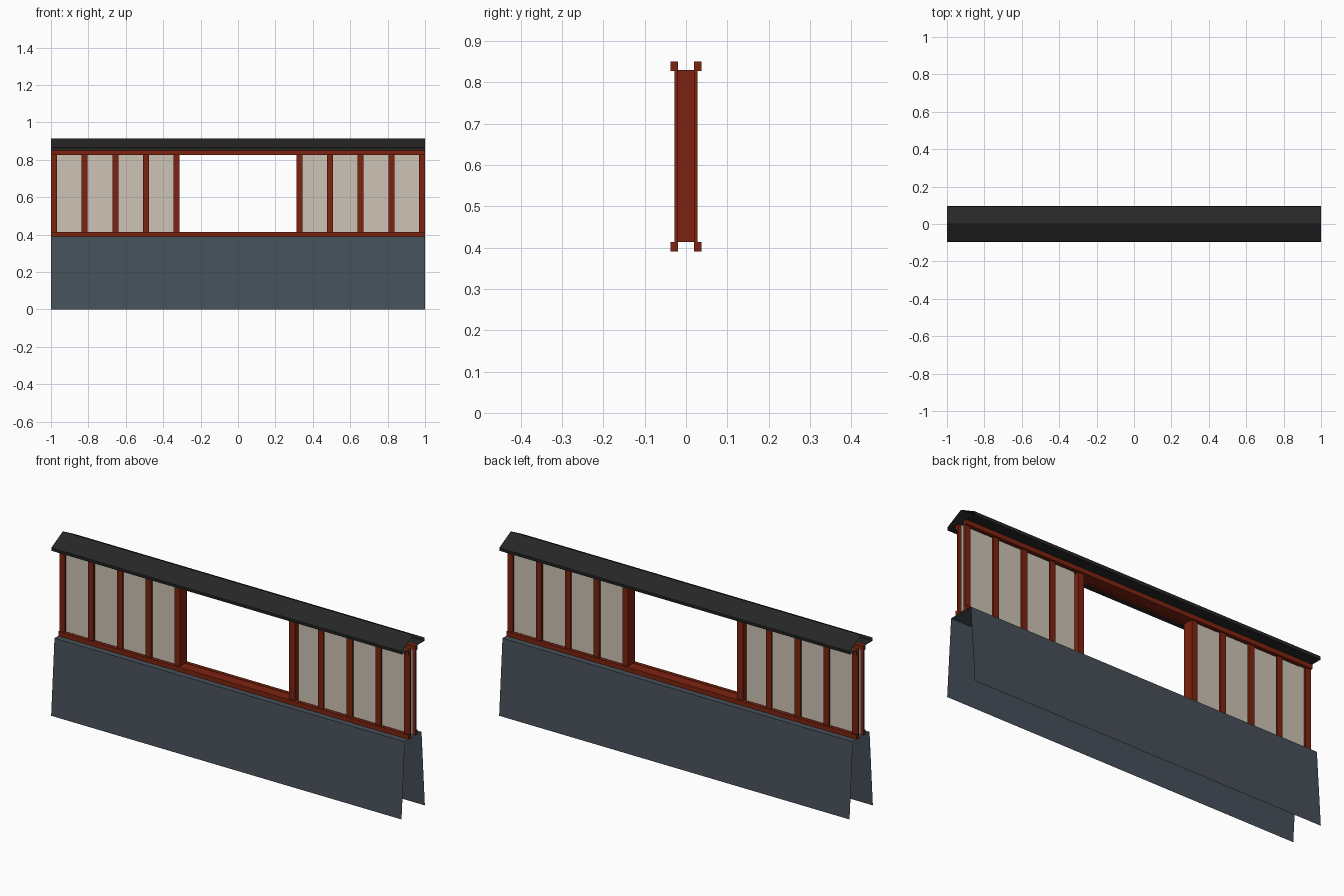
import bpy

if "Cube" in bpy.data.objects:
    bpy.data.objects.remove(bpy.data.objects["Cube"])


def material(name, rgb):
    m = bpy.data.materials.new(name)
    m.diffuse_color = (*rgb, 1)
    m.use_nodes = True
    m.node_tree.nodes["Principled BSDF"].inputs["Base Color"].default_value = m.diffuse_color
    return m


STONE = material("slate_grey", (0.062, 0.080, 0.100))
WOOD = material("red_timber", (0.205, 0.017, 0.005))
PAPER = material("beige_panel", (0.61, 0.55, 0.46))
TILE = material("black_roof", (0.020, 0.020, 0.020))


def make(name, verts, faces, mat):
    me = bpy.data.meshes.new(name)
    me.from_pydata(verts, [], faces)
    me.materials.append(mat)
    ob = bpy.data.objects.new(name, me)
    bpy.context.collection.objects.link(ob)
    return ob


def box(name, x0, x1, y0, y1, z0, z1, mat):
    v = [(x, y, z) for x in (x0, x1) for y in (y0, y1) for z in (z0, z1)]
    f = [(0, 1, 3, 2), (4, 6, 7, 5), (0, 4, 5, 1), (2, 3, 7, 6), (0, 2, 6, 4), (1, 5, 7, 3)]
    return make(name, v, f, mat)


def sheet(name, profile, mat):
    """Open-ended shell: a y,z profile swept along the full length."""
    n = len(profile)
    v = [(x, y, z) for x in (-1, 1) for y, z in profile]
    return make(name, v, [(i, i + n, i + n + 1, i + 1) for i in range(n - 1)], mat)


# Battered wall base and pitched roof, both hollow with open ends
sheet("wall_base", [(-0.095, 0), (-0.068, 0.39), (0.068, 0.39), (0.095, 0)], STONE)
sheet("roof", [(-0.036, 0.85), (-0.092, 0.85), (-0.094, 0.866), (0, 0.915),
               (0.094, 0.866), (0.092, 0.85), (0.036, 0.85)], TILE)

# Rails and posts on both faces of the wall
for side, s in (("front", -1), ("back", 1)):
    inner, rail, post = s * 0.019, s * 0.037, s * 0.028
    for name, z0, z1 in (("bottom_rail", 0.39, 0.413), ("top_rail", 0.827, 0.85)):
        box(f"{side}_{name}", -1, 1, *sorted((inner, rail)), z0, z1, WOOD)
    for sx in (-1, 1):
        for i in range(5):
            c = sx * (0.984 - 0.164 * i)
            box(f"{side}_post", c - 0.016, c + 0.016, *sorted((inner, post)), 0.413, 0.827, WOOD)

# Lining of the central opening
for s in (-1, 1):
    x0, x1 = sorted((s * 0.312, s * 0.344))
    box("opening_jamb", x0, x1, -0.019, 0.019, 0.413, 0.829, WOOD)
    # Infill panel on the wall centre line
    x0, x1 = sorted((s * 0.344, s))
    make("infill_panel", [(x0, 0, 0.40), (x1, 0, 0.40), (x1, 0, 0.84), (x0, 0, 0.84)],
         [(0, 1, 2, 3)], PAPER)
for name, z in (("opening_sill", 0.411), ("opening_head", 0.829)):
    make(name, [(-0.344, -0.019, z), (0.344, -0.019, z), (0.344, 0.019, z), (-0.344, 0.019, z)],
         [(0, 1, 2, 3)], WOOD)
